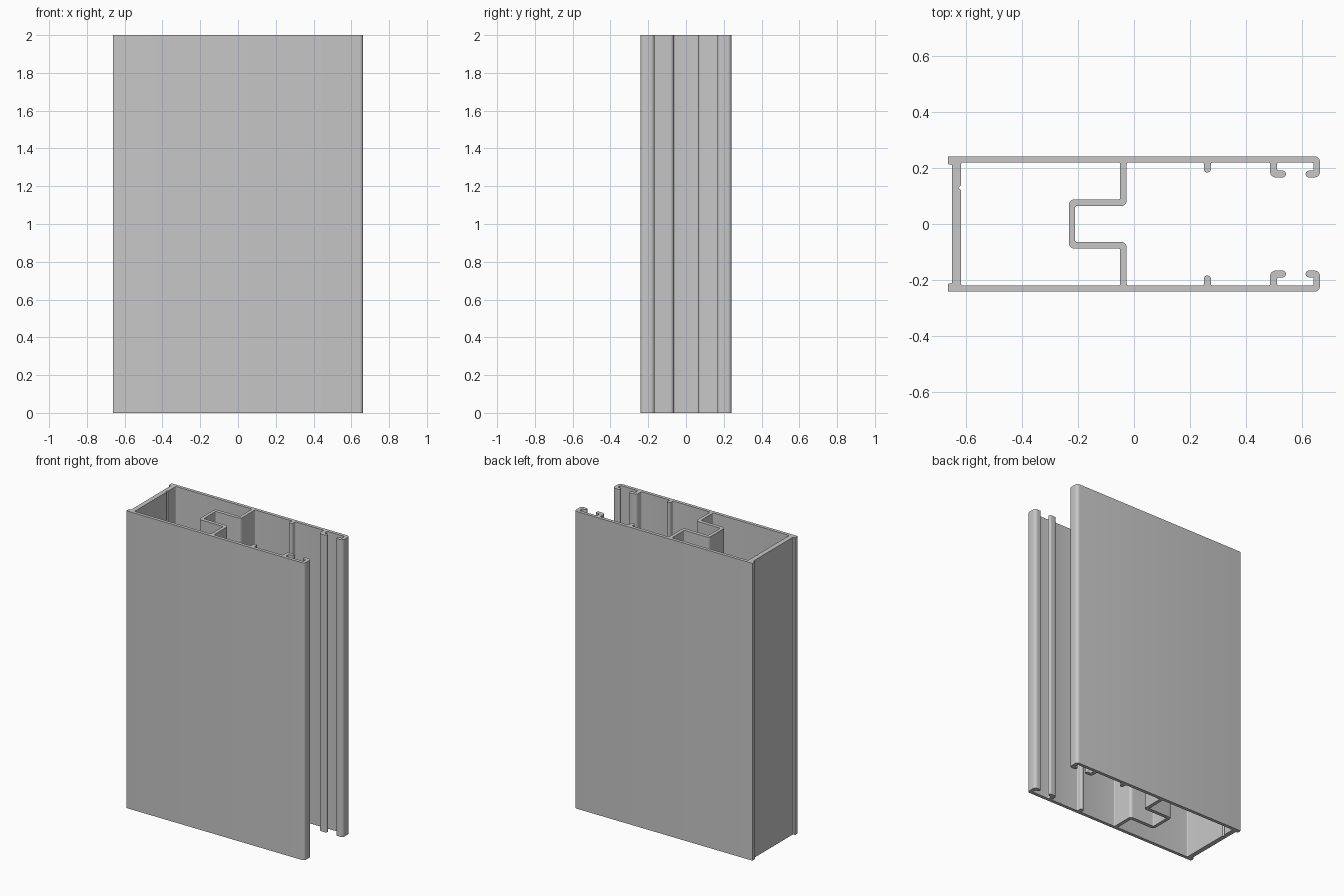
import bpy
import bmesh
from math import cos, sin, pi
from mathutils import Vector

HEIGHT = 2.0
FLANGE_OUT, FLANGE_IN = 0.241, 0.219
FOOT_OUT, FOOT_IN = 0.166, 0.19
FILLET, TIP, BEND = 0.006, 0.011, 0.02

cube = bpy.data.objects.get("Cube")
if cube:
    bpy.data.objects.remove(cube, do_unlink=True)


def mirrored(half):
    """Close a half outline by mirroring it across the x axis."""
    return half + [(x, -y, r) for x, y, r in reversed(half)]


def rounded(corners, steps=6):
    """Replace each (x, y, radius) right-angle corner with a quarter arc."""
    path = []
    for i, (x, y, r) in enumerate(corners):
        p = Vector((x, y))
        if r == 0:
            path.append(p)
            continue
        before = Vector(corners[i - 1][:2]) - p
        after = Vector(corners[(i + 1) % len(corners)][:2]) - p
        u, v = before.normalized() * r, after.normalized() * r
        for k in range(steps + 1):
            a = k / steps * pi / 2
            path.append(p + u * (1 - sin(a)) + v * (1 - cos(a)))
    return path


def add_loop(curve, path):
    spline = curve.splines.new("POLY")
    spline.points.add(len(path) - 1)
    for point, p in zip(spline.points, path):
        point.co = (p.x, p.y, 0, 1)
    spline.use_cyclic_u = True


# Outer contour: corner lip, flange, end hook, inner hook, rib, stepped web
outer_half = [
    (-0.648, 0.212, 0.005), (-0.663, 0.212, 0.005), (-0.663, FLANGE_OUT, 0.003),
    (0.663, FLANGE_OUT, BEND), (0.663, FOOT_OUT, BEND),
    (0.612, FOOT_OUT, TIP), (0.612, FOOT_IN, TIP),
    (0.64, FOOT_IN, FILLET), (0.64, FLANGE_IN, FILLET),
    (0.51, FLANGE_IN, FILLET), (0.51, FOOT_IN, FILLET),
    (0.541, FOOT_IN, TIP), (0.541, FOOT_OUT, TIP),
    (0.485, FOOT_OUT, BEND), (0.485, FLANGE_IN, FILLET),
    (0.274, FLANGE_IN, FILLET), (0.274, 0.184, TIP),
    (0.249, 0.184, TIP), (0.249, FLANGE_IN, FILLET),
    (-0.026, FLANGE_IN, FILLET), (-0.026, 0.064, BEND), (-0.21, 0.064, FILLET),
]

# Closed chamber, with a small marking groove on the end wall
chamber_half = [
    (-0.616, FLANGE_IN, FILLET), (-0.049, FLANGE_IN, FILLET),
    (-0.049, 0.088, FILLET), (-0.232, 0.088, BEND),
]
groove = [(-0.616, 0.12, 0), (-0.625, 0.129, 0), (-0.616, 0.138, 0)]

# Extruded section
curve = bpy.data.curves.new("extruded_frame_profile", "CURVE")
curve.dimensions = "2D"
curve.fill_mode = "BOTH"
curve.extrude = HEIGHT / 2
add_loop(curve, rounded(mirrored(outer_half)))
add_loop(curve, rounded(mirrored(chamber_half) + groove))

frame = bpy.data.objects.new("extruded_frame_profile", curve)
bpy.context.collection.objects.link(frame)
bpy.ops.object.select_all(action="DESELECT")
frame.select_set(True)
bpy.context.view_layer.objects.active = frame
bpy.ops.object.convert(target="MESH")
frame = bpy.context.object

# Join the caps to the walls and stand the profile on the ground
bm = bmesh.new()
bm.from_mesh(frame.data)
bmesh.ops.remove_doubles(bm, verts=bm.verts, dist=0.0001)
bmesh.ops.translate(bm, verts=bm.verts, vec=(0, 0, HEIGHT / 2))
bmesh.ops.recalc_face_normals(bm, faces=bm.faces)
bm.to_mesh(frame.data)
bm.free()

# Plain aluminium grey
grey = bpy.data.materials.new("aluminium_grey")
grey.use_nodes = True
color = (0.57, 0.57, 0.57, 1)
grey.diffuse_color = color
grey.node_tree.nodes["Principled BSDF"].inputs["Base Color"].default_value = color
frame.data.materials.clear()
frame.data.materials.append(grey)

bpy.ops.object.shade_smooth_by_angle()
